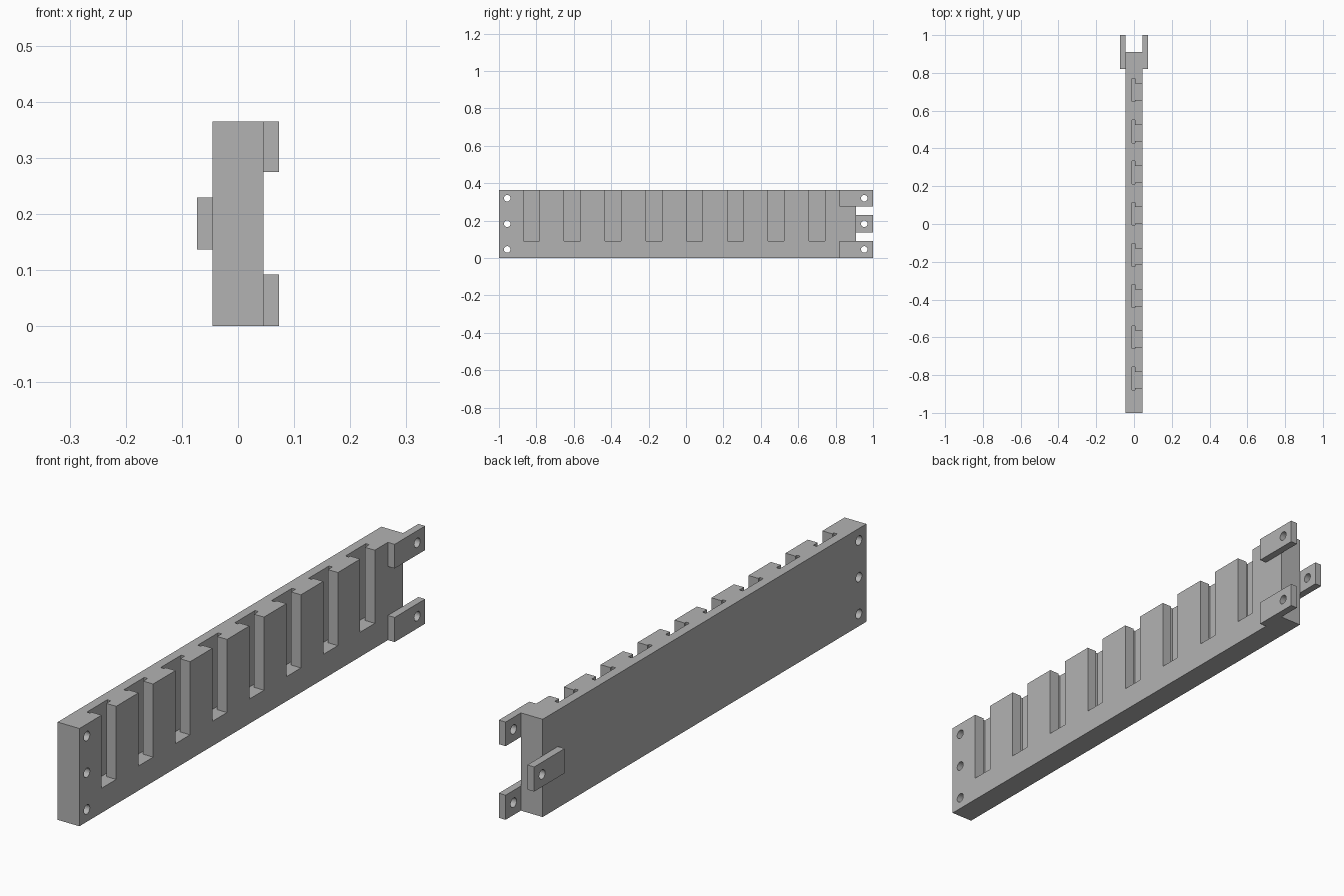
import bpy
import bmesh
import math
from mathutils import Matrix, Vector

default = bpy.data.objects.get("Cube")
if default:
    bpy.data.objects.remove(default, do_unlink=True)

grey = bpy.data.materials.new("plain grey")
grey.use_nodes = True
colour = (0.45, 0.45, 0.45, 1)
grey.diffuse_color = colour
grey.node_tree.nodes["Principled BSDF"].inputs["Base Color"].default_value = colour

HALF = 0.045       # half thickness of the bar
OUTER = 0.073      # outer face of the hinge tabs
TOP = 0.365        # bar height
FLOOR = 0.092      # bottom of the slots
HOLE_HEIGHTS = (0.046, 0.183, 0.32)
HOLE_RADIUS = 0.0175


def make_object(name, bm):
    bmesh.ops.recalc_face_normals(bm, faces=bm.faces)
    mesh = bpy.data.meshes.new(name)
    bm.to_mesh(mesh)
    bm.free()
    mesh.materials.append(grey)
    obj = bpy.data.objects.new(name, mesh)
    bpy.context.collection.objects.link(obj)
    return obj


def add_prism(bm, outline, low, high):
    face = bm.faces.new([bm.verts.new((x, y, low)) for x, y in outline])
    extruded = bmesh.ops.extrude_face_region(bm, geom=[face])["geom"]
    verts = [v for v in extruded if isinstance(v, bmesh.types.BMVert)]
    bmesh.ops.translate(bm, verts=verts, vec=(0, 0, high - low))


def box(name, x0, x1, y0, y1, z0, z1):
    bm = bmesh.new()
    add_prism(bm, [(x0, y0), (x1, y0), (x1, y1), (x0, y1)], z0, z1)
    return make_object(name, bm)


def cut(obj, name, bm):
    cutter = make_object(name, bm)
    cutter.hide_render = True
    mod = obj.modifiers.new(name, "BOOLEAN")
    mod.operation = "DIFFERENCE"
    mod.solver = "EXACT"
    mod.object = cutter
    bpy.context.view_layer.objects.active = obj
    bpy.ops.object.modifier_apply(modifier=mod.name)
    bpy.data.objects.remove(cutter, do_unlink=True)


def drill(obj, y, heights):
    bm = bmesh.new()
    for z in heights:
        place = Matrix.Translation(Vector((0, y, z))) @ Matrix.Rotation(math.pi / 2, 4, "Y")
        bmesh.ops.create_cone(bm, cap_ends=True, segments=24, radius1=HOLE_RADIUS,
                              radius2=HOLE_RADIUS, depth=0.3, matrix=place)
    cut(obj, "hole_cutter", bm)


# Main bar with a row of undercut slots, open at the top and on the left side
bar = box("slotted_bar", -HALF, HALF, -1, 0.91, 0, TOP)
bm = bmesh.new()
for i in range(8):
    y = -0.826 + i * 0.218
    back, lip, front = -0.01, 0.004, HALF + 0.05
    add_prism(bm, [(back, y - 0.052), (lip, y - 0.052), (lip, y - 0.043),
                   (front, y - 0.043), (front, y + 0.043), (lip, y + 0.043),
                   (lip, y + 0.069), (back, y + 0.069)], FLOOR, TOP + 0.1)
cut(bar, "slot_cutter", bm)
drill(bar, -0.956, HOLE_HEIGHTS)

# Hinge tabs: two on the left side, one on the right
tabs = [("lower_left_tab", HALF, OUTER, 0, 0.092, HOLE_HEIGHTS[0]),
        ("upper_left_tab", HALF, OUTER, 0.275, TOP, HOLE_HEIGHTS[2]),
        ("middle_right_tab", -OUTER, -HALF, 0.137, 0.229, HOLE_HEIGHTS[1])]
for name, x0, x1, z0, z1, hole in tabs:
    tab = box(name, x0, x1, 0.82, 1, z0, z1)
    drill(tab, 0.953, [hole])
